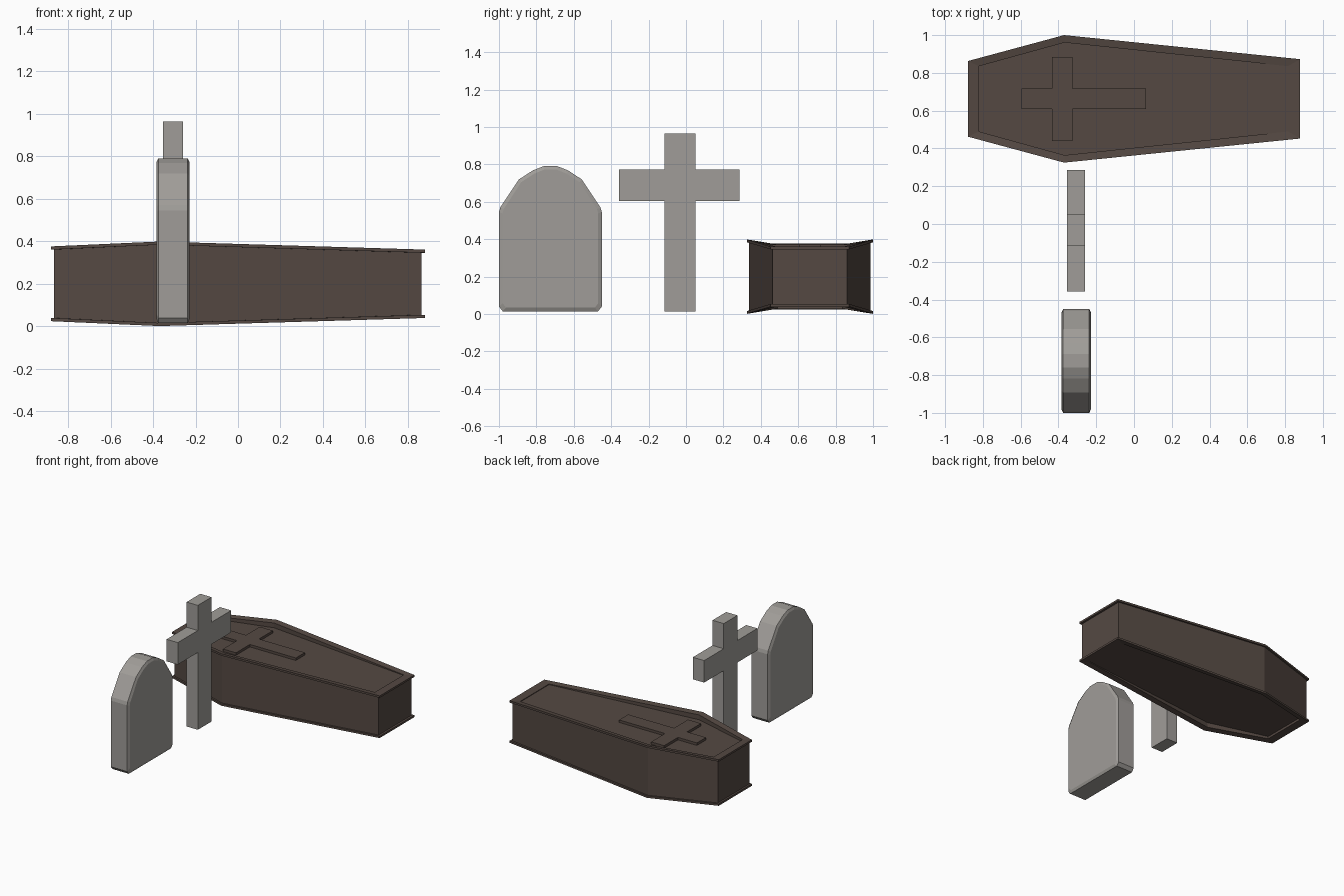
import bpy, bmesh

if "Cube" in bpy.data.objects:
    bpy.data.objects.remove(bpy.data.objects["Cube"])


def material(name, rgb):
    m = bpy.data.materials.new(name)
    m.diffuse_color = (*rgb, 1)
    m.use_nodes = True
    m.node_tree.nodes["Principled BSDF"].inputs["Base Color"].default_value = m.diffuse_color
    return m


STONE = material("grey stone", (0.35, 0.335, 0.315))
WOOD = material("dark brown wood", (0.090, 0.066, 0.055))


def loft(name, rings, mat):
    """Skin a stack of equal-length rings and cap both ends."""
    bm = bmesh.new()
    loops = [[bm.verts.new(p) for p in r] for r in rings]
    n = len(loops[0])
    for a, b in zip(loops, loops[1:]):
        for i in range(n):
            j = (i + 1) % n
            bm.faces.new((a[i], a[j], b[j], b[i]))
    bm.faces.new(loops[0][::-1])
    bm.faces.new(loops[-1])
    bmesh.ops.recalc_face_normals(bm, faces=bm.faces[:])
    me = bpy.data.meshes.new(name)
    bm.to_mesh(me)
    bm.free()
    me.materials.append(mat)
    ob = bpy.data.objects.new(name, me)
    bpy.context.collection.objects.link(ob)
    return ob


def cross_profile(a0, a1, b0, b1, s0, s1, t0, t1):
    """Cross outline: shaft a in [s0,s1], b in [b0,b1]; arms a in [a0,a1], b in [t0,t1]."""
    return [(s0, b0), (s1, b0), (s1, t0), (a1, t0), (a1, t1), (s1, t1),
            (s1, b1), (s0, b1), (s0, t1), (a0, t1), (a0, t0), (s0, t0)]


# Coffin: half outline as (x, half width, rim height), mirrored across its long axis
CY, MID = 0.6625, 0.2


def coffin_ring(half, drop, top, flat=None):
    pts = [(x, CY + w, h) for x, w, h in half]
    pts += [(x, CY - w, h) for x, w, h in reversed(half)]
    out = []
    for x, y, h in pts:
        z = flat if flat is not None else h - drop
        out.append((x, y, z if top else 2 * MID - z))
    return out


rim = [(-0.88, 0.20, 0.376), (-0.37, 0.3375, 0.399), (0.88, 0.21, 0.361)]
wall = [(-0.866, 0.191, 0.376), (-0.37, 0.325, 0.399), (0.864, 0.199, 0.361)]
panel = [(-0.82, 0.173, 0.372), (-0.367, 0.298, 0.391), (0.815, 0.173, 0.359)]
PANEL_Z = 0.354


def coffin_side(top):
    return [coffin_ring(wall, 0.015, top), coffin_ring(rim, 0.015, top),
            coffin_ring(rim, 0, top), coffin_ring(panel, 0, top),
            coffin_ring(panel, 0, top, PANEL_Z)]


loft("coffin", coffin_side(False)[::-1] + coffin_side(True), WOOD)

# Raised cross on the coffin lid
lid = cross_profile(0.44, 0.885, -0.595, 0.063, 0.608, 0.718, -0.435, -0.325)
loft("lid_cross", [[(x, y, z) for y, x in lid] for z in (PANEL_Z - 0.005, 0.373)], WOOD)

# Standing stone cross
stand = cross_profile(-0.357, 0.287, 0.015, 0.965, -0.115, 0.05, 0.605, 0.773)
loft("grave_cross", [[(x, y, z) for y, z in stand] for x in (-0.354, -0.259)], STONE)

# Headstone with chamfered front and back edges; half profile mirrored in y
half = [(0.255, 0.015), (0.275, 0.04), (0.275, 0.545), (0.268, 0.57),
        (0.168, 0.72), (0.094, 0.768), (0.036, 0.791)]
outline = half + [(-y, z) for y, z in reversed(half)]


def stone_ring(x, s):
    return [(x, -0.725 + y * s, 0.405 + (z - 0.405) * (1 - (1 - s) * 0.7)) for y, z in outline]


loft("headstone", [stone_ring(-0.384, 0.93), stone_ring(-0.375, 1),
                   stone_ring(-0.237, 1), stone_ring(-0.228, 0.93)], STONE)
